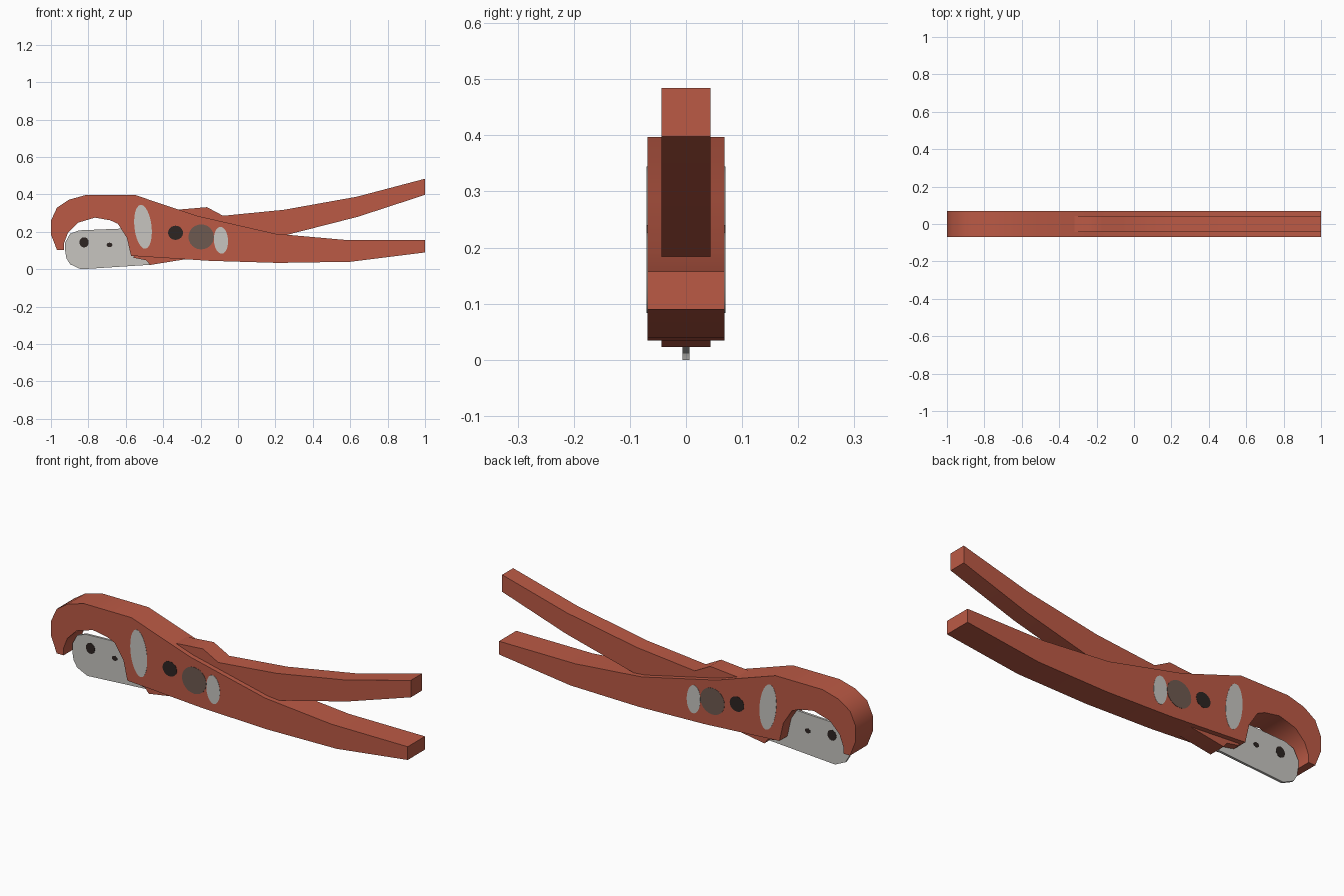
import bpy, bmesh, math

if "Cube" in bpy.data.objects:
    bpy.data.objects.remove(bpy.data.objects["Cube"])


def material(name, rgb):
    m = bpy.data.materials.new(name)
    m.diffuse_color = (*rgb, 1)
    m.use_nodes = True
    m.node_tree.nodes["Principled BSDF"].inputs["Base Color"].default_value = m.diffuse_color
    return m


RED = material("red paint", (0.50, 0.102, 0.06))
STEEL = material("light steel", (0.57, 0.56, 0.53))
DARK = material("dark metal", (0.026, 0.018, 0.016))
BROWN = material("brown grey metal", (0.155, 0.10, 0.08))


def slab(name, profile, y0, y1, mat, angle=35):
    """Extrude an x-z outline from y0 to y1."""
    bm = bmesh.new()
    face = bm.faces.new([bm.verts.new((x, y0, z)) for x, z in profile])
    ext = bmesh.ops.extrude_face_region(bm, geom=[face])
    moved = [v for v in ext["geom"] if isinstance(v, bmesh.types.BMVert)]
    bmesh.ops.translate(bm, verts=moved, vec=(0, y1 - y0, 0))
    bmesh.ops.recalc_face_normals(bm, faces=bm.faces)
    me = bpy.data.meshes.new(name)
    bm.to_mesh(me)
    bm.free()
    me.materials.append(mat)
    ob = bpy.data.objects.new(name, me)
    bpy.context.collection.objects.link(ob)
    bpy.ops.object.select_all(action='DESELECT')
    ob.select_set(True)
    bpy.context.view_layer.objects.active = ob
    bpy.ops.object.shade_smooth_by_angle(angle=math.radians(angle))
    return ob


def spots(name, x, z, rx, rz, tilt, surface, mat):
    """Thin oval plates on the front and back surface."""
    c, s = math.cos(tilt), math.sin(tilt)
    oval = []
    for i in range(24):
        a = 2 * math.pi * i / 24
        u, v = rx * math.cos(a), rz * math.sin(a)
        oval.append((x + u * c - v * s, z + u * s + v * c))
    for side, label in ((-1, "front"), (1, "back")):
        slab(name + "_" + label, oval, side * (surface - 0.001),
             side * (surface + 0.001), mat)


# Hooked jaw and lower handle in one piece
slab("jaw_and_lower_handle", [
    (-1, .185), (-1, .26), (-.968, .329), (-.904, .372), (-.813, .397),
    (-.55, .397), (-.22, .286), (.20, .19), (.572, .157), (1, .157),
    (1, .09), (.60, .04), (.214, .034), (-.15, .045), (-.572, .072),
    (-.594, .168), (-.642, .243), (-.684, .262), (-.765, .276),
    (-.856, .249), (-.909, .195), (-.93, .14), (-.93, .104), (-.968, .104),
], -.069, .069, RED)

# Narrower upper handle, passing through the body to the blade root
slab("upper_handle", [
    (-.33, .318), (-.166, .332), (-.08, .286), (.246, .318), (.636, .388),
    (1, .484), (1, .398), (.642, .281), (.246, .18), (-.29, .052),
    (-.47, .023), (-.49, .048), (-.56, .062), (-.52, .16),
], -.044, .044, RED)

# Thin cutting blade
slab("blade", [
    (-.925, .104), (-.925, .14), (-.898, .19), (-.85, .208), (-.63, .217),
    (-.45, .22), (-.40, .05), (-.47, .024), (-.84, 0), (-.898, .027),
    (-.918, .06),
], -.006, .006, STEEL)

# Rivets and insets on the body
spots("long_inset", -.508, .227, .046, .118, .11, .069, STEEL)
spots("small_rivet", -.334, .195, .04, .038, 0, .069, DARK)
spots("spring_inset", -.091, .155, .038, .072, .06, .069, STEEL)
spots("pivot_bolt", -.197, .173, .068, .067, 0, .0695, BROWN)

# Holes on the blade
spots("blade_hole_large", -.823, .144, .025, .027, 0, .006, DARK)
spots("blade_hole_small", -.687, .130, .015, .012, 0, .006, DARK)
